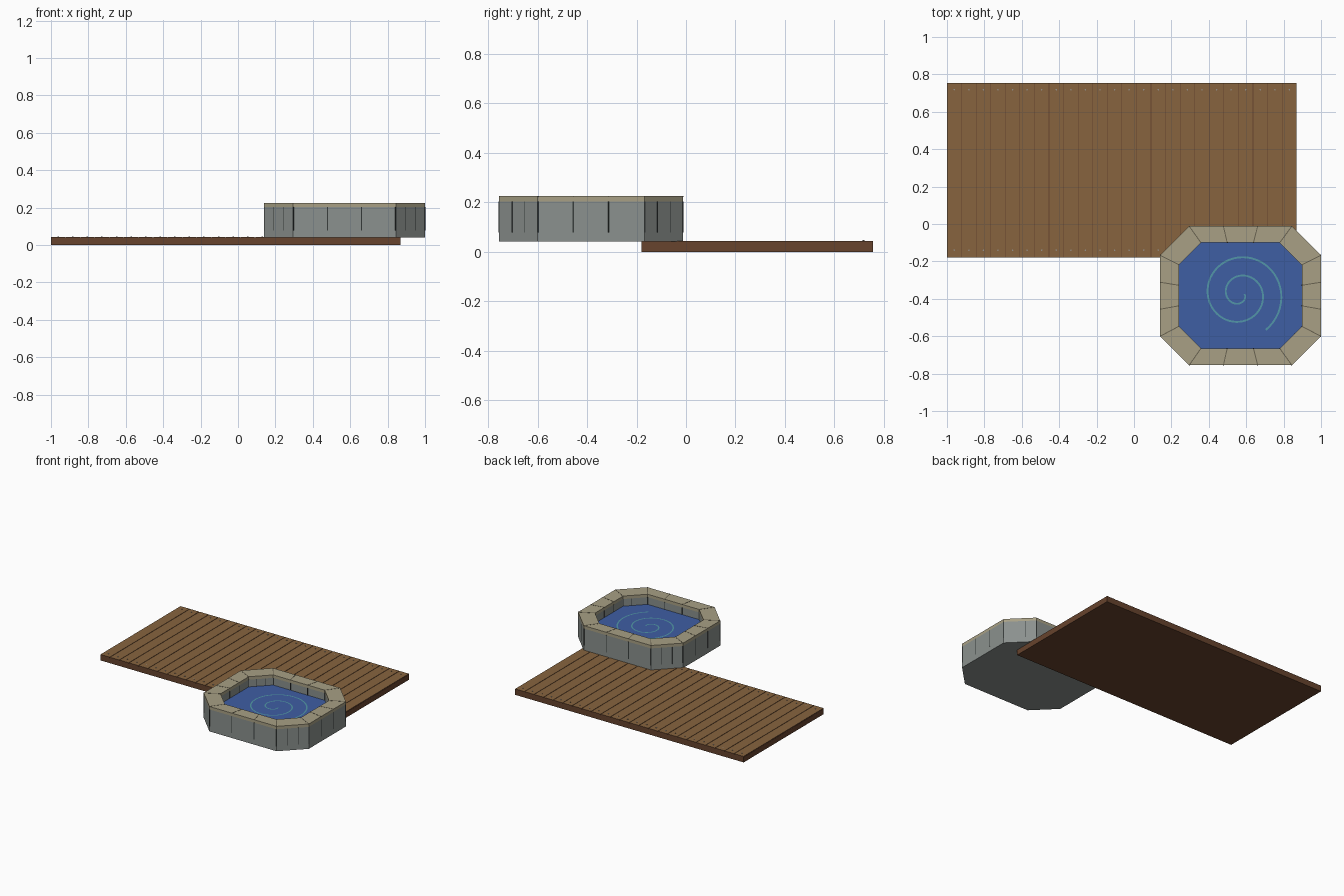
import bpy, bmesh, math
from mathutils import Vector

if "Cube" in bpy.data.objects:
    bpy.data.objects.remove(bpy.data.objects["Cube"])


def mat(name, rgb):
    m = bpy.data.materials.new(name)
    lin = [(c / 255 / 12.92) if c < 11 else ((c / 255 + 0.055) / 1.055) ** 2.4 for c in rgb]
    m.diffuse_color = (*lin, 1)
    m.use_nodes = True
    m.node_tree.nodes["Principled BSDF"].inputs["Base Color"].default_value = m.diffuse_color
    return m


WOOD = mat("plank brown", (135, 100, 63))
DARK_WOOD = mat("dark frame brown", (103, 67, 45))
NAIL = mat("nail grey", (150, 146, 140))
STONE = mat("stone grey", (139, 145, 142))
CAP = mat("coping beige", (168, 160, 133))
SEAM = mat("wall seam dark grey", (55, 60, 59))
CAP_SEAM = mat("coping seam olive", (104, 98, 80))
WATER = mat("water blue", (62, 94, 163))
SWIRL = mat("swirl teal", (82, 150, 168))


def finish(name, bm, material):
    bmesh.ops.recalc_face_normals(bm, faces=bm.faces[:])
    me = bpy.data.meshes.new(name)
    bm.to_mesh(me)
    bm.free()
    me.materials.append(material)
    ob = bpy.data.objects.new(name, me)
    bpy.context.collection.objects.link(ob)
    return ob


def add_bar(bm, p, q, width, z0, z1):
    """Upright box running from p to q in plan."""
    p, q = Vector(p), Vector(q)
    d = (q - p).normalized()
    n = Vector((-d.y, d.x)) * width / 2
    plan = [p - n, q - n, q + n, p + n]
    lo = [bm.verts.new((v.x, v.y, z0)) for v in plan]
    hi = [bm.verts.new((v.x, v.y, z1)) for v in plan]
    bm.faces.new(lo)
    bm.faces.new(hi)
    for i in range(4):
        j = (i + 1) % 4
        bm.faces.new((lo[i], lo[j], hi[j], hi[i]))


def octagon(x0, x1, y0, y1, c):
    return [Vector(v) for v in ((x0 + c, y0), (x1 - c, y0), (x1, y0 + c), (x1, y1 - c),
                                (x1 - c, y1), (x0 + c, y1), (x0, y1 - c), (x0, y0 + c))]


def ring(name, outer, inner, z0, z1, material, floor=False):
    bm = bmesh.new()
    ol, oh, il, ih = [[bm.verts.new((v.x, v.y, z)) for v in pts]
                      for pts, z in ((outer, z0), (outer, z1), (inner, z0), (inner, z1))]
    for i in range(8):
        j = (i + 1) % 8
        for a, b in ((ol, oh), (oh, ih), (ih, il), (il, ol)):
            bm.faces.new((a[i], a[j], b[j], b[i]))
    ob = finish(name, bm, material)
    return ob


def plate(name, pts, z0, z1, material):
    bm = bmesh.new()
    f = bm.faces.new([bm.verts.new((v.x, v.y, z0)) for v in pts])
    up = bmesh.ops.extrude_face_region(bm, geom=[f])["geom"]
    bmesh.ops.translate(bm, vec=(0, 0, z1 - z0), verts=[v for v in up if isinstance(v, bmesh.types.BMVert)])
    return finish(name, bm, material)


# Deck: dark frame slab, plank tops with narrow gaps, one nail per plank end
X0, X1, Y0, Y1, COUNT = -1.0, 0.87, -0.18, 0.755, 24
STEP = (X1 - X0) / COUNT
bm = bmesh.new()
add_bar(bm, (X0, (Y0 + Y1) / 2), (X1, (Y0 + Y1) / 2), Y1 - Y0, 0, 0.039)
finish("deck_frame", bm, DARK_WOOD)

planks, nails = bmesh.new(), bmesh.new()
for i in range(COUNT):
    x = X0 + (i + 0.5) * STEP
    add_bar(planks, (x, Y0), (x, Y1), STEP - 0.003, 0.039, 0.044)
    for y in (Y0 + 0.04, Y1 - 0.037):
        res = bmesh.ops.create_cone(nails, cap_ends=True, segments=8, radius1=0.004,
                                    radius2=0.004, depth=0.004)
        bmesh.ops.translate(nails, vec=(x, y, 0.045), verts=res["verts"])
deck = finish("deck_planks", planks, WOOD)
deck.data.materials.append(DARK_WOOD)
for f in deck.data.polygons:
    f.material_index = 0 if f.normal.z > 0.5 else 1
finish("deck_nails", nails, NAIL)

# Pool: grey stone wall and floor, beige coping, water sheet
outer = octagon(0.14, 0.999, -0.755, -0.012, 0.155)
inner = octagon(0.24, 0.897, -0.665, -0.1, 0.118)
ring("pool_wall", outer, inner, 0.041, 0.203, STONE)
ring("pool_coping", outer, inner, 0.203, 0.225, CAP)
plate("pool_floor", inner, 0.041, 0.06, STONE)
plate("pool_water", inner, 0.13, 0.15, WATER)

# Block seams: three blocks per side, marked on both wall faces and on the coping
wall_seams, cap_seams = bmesh.new(), bmesh.new()
for i in range(8):
    for k in range(3):
        p = outer[i].lerp(outer[(i + 1) % 8], k / 3)
        q = inner[i].lerp(inner[(i + 1) % 8], k / 3)
        d = (q - p).normalized()
        w = 0.003 if i % 2 and k else 0.006
        add_bar(wall_seams, p - d * 0.001, p + d * 0.008, w, 0.078, 0.203)
        add_bar(wall_seams, q - d * 0.008, q + d * 0.001, w, 0.15, 0.203)
        if k == 0 or i % 2 == 0:
            add_bar(cap_seams, p, q, 0.005, 0.222, 0.226)
finish("wall_seams", wall_seams, SEAM)
finish("coping_seams", cap_seams, CAP_SEAM)

# Swirl: flat spiral ribbon on the water
bm = bmesh.new()
STEPS, last = 110, None
for s in range(STEPS + 1):
    t = 8.6 * s / STEPS
    a = -t * math.pi / 2
    pair = []
    for off in (-0.005, 0.005):
        r = 0.0246 * (1 + t) + off
        pair.append(bm.verts.new((0.566 + r * math.cos(a), -0.375 + r * math.sin(a), 0.152)))
    if last:
        bm.faces.new((last[0], pair[0], pair[1], last[1]))
    last = pair
swirl = finish("water_swirl", bm, SWIRL)
if swirl.data.polygons[0].normal.z < 0:
    swirl.data.flip_normals()
